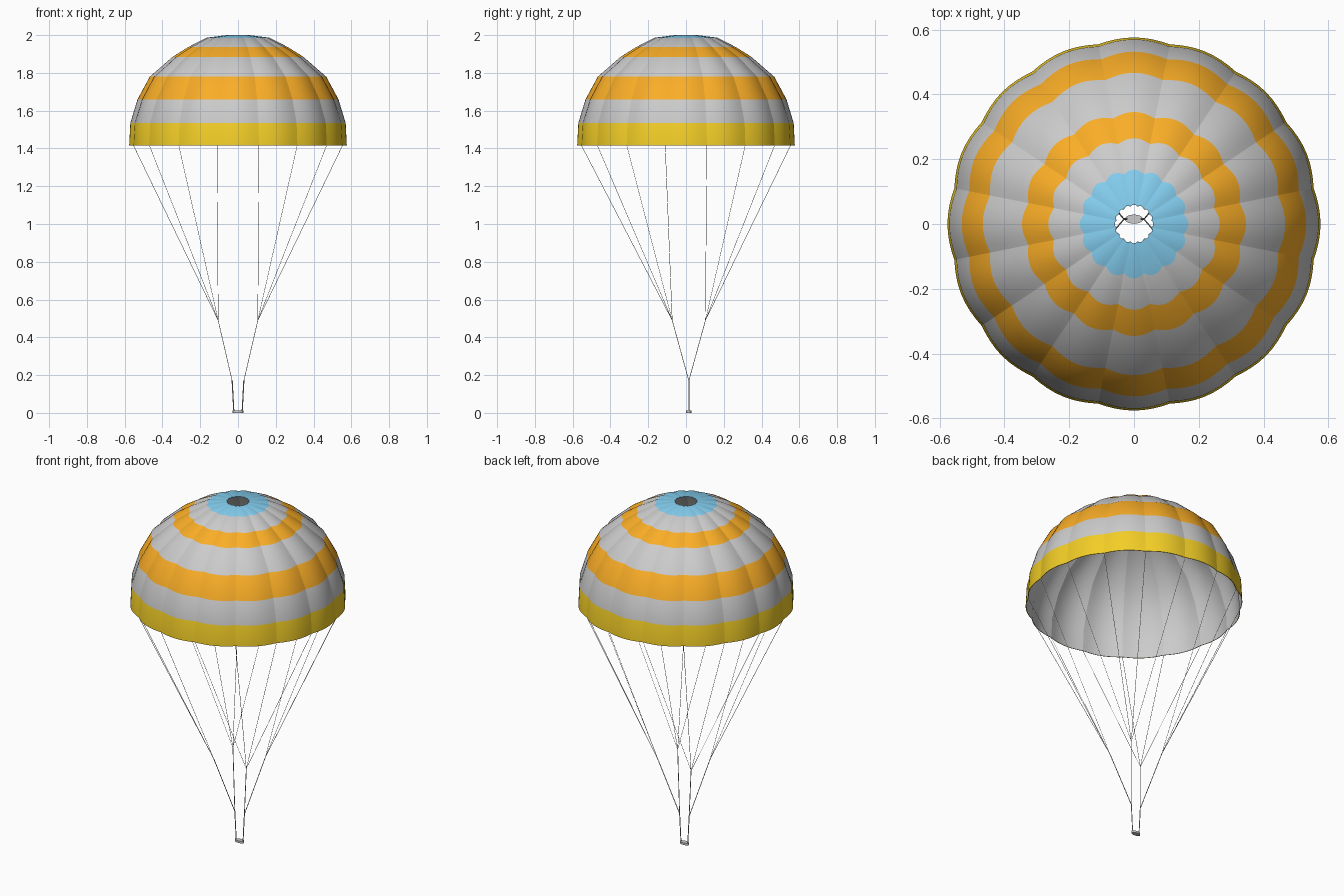
import bpy, bmesh
from math import pi, cos, sin

if "Cube" in bpy.data.objects:
    bpy.data.objects.remove(bpy.data.objects["Cube"])

GORES, STEPS = 16, 8


def material(name, rgb):
    m = bpy.data.materials.new(name)
    m.diffuse_color = (*rgb, 1)
    m.use_nodes = True
    m.node_tree.nodes["Principled BSDF"].inputs["Base Color"].default_value = m.diffuse_color
    return m


yellow = material("yellow", (0.90, 0.62, 0.02))
orange = material("orange", (0.95, 0.42, 0.02))
blue = material("blue", (0.23, 0.62, 0.87))
grey = material("grey", (0.72, 0.72, 0.72))
SLOTS = [yellow, orange, blue, grey]      # grey last: used for the lining

# canopy profile: mid-gore radius, height, seam/mid ratio
PROFILE = [(0.060, 2.000, 0.92), (0.168, 1.986, 0.93), (0.265, 1.936, 0.95),
           (0.346, 1.885, 0.96), (0.467, 1.780, 0.97), (0.532, 1.660, 0.975),
           (0.570, 1.535, 0.98), (0.576, 1.415, 0.982)]
BANDS = [2, 3, 1, 3, 1, 3, 0]


def canopy():
    bm = bmesh.new()
    n = GORES * STEPS
    rings = []
    for r, z, s in PROFILE:
        ring = []
        for i in range(n):
            a = (i / STEPS + 0.5) * 2 * pi / GORES
            u = (i % STEPS) / STEPS           # 0 at the seam
            rad = r * (s + (1 - s) * sin(pi * u))
            ring.append(bm.verts.new((rad * cos(a), rad * sin(a), z)))
        rings.append(ring)
    for b, (up, low) in enumerate(zip(rings, rings[1:])):
        for i in range(n):
            j = (i + 1) % n
            f = bm.faces.new((up[i], low[i], low[j], up[j]))
            f.material_index = BANDS[b]
            f.smooth = True
    # creased seams and hems
    for up, low in zip(rings, rings[1:]):
        for i in range(0, n, STEPS):
            bm.edges.get((up[i], low[i])).smooth = False
    for e in bm.edges:
        if e.is_boundary:
            e.smooth = False
    bm.normal_update()
    me = bpy.data.meshes.new("canopy")
    bm.to_mesh(me)
    bm.free()
    for m in SLOTS:
        me.materials.append(m)
    ob = bpy.data.objects.new("canopy", me)
    bpy.context.collection.objects.link(ob)
    # thin cloth with grey lining
    sol = ob.modifiers.new("cloth", 'SOLIDIFY')
    sol.thickness = 0.003
    sol.offset = -1
    sol.material_offset = 3


def cords(name, paths, radius):
    cu = bpy.data.curves.new(name, 'CURVE')
    cu.dimensions = '3D'
    cu.bevel_depth = radius
    cu.bevel_resolution = 0
    cu.use_fill_caps = True
    for pts in paths:
        sp = cu.splines.new('POLY')
        sp.points.add(len(pts) - 1)
        for p, co in zip(sp.points, pts):
            p.co = (*co, 1)
    ob = bpy.data.objects.new(name, cu)
    bpy.context.collection.objects.link(ob)
    bpy.ops.object.select_all(action='DESELECT')
    ob.select_set(True)
    bpy.context.view_layer.objects.active = ob
    bpy.ops.object.convert(target='MESH')


canopy()

# suspension lines, gathered in four groups
YC = 0.015
rim_r, rim_z, rim_s = PROFILE[-1]
lines = []
for k in range(GORES):
    a = (k + 0.5) * 2 * pi / GORES
    x, y = rim_r * rim_s * cos(a), rim_r * rim_s * sin(a)
    knot = (0.105 if x > 0 else -0.105, YC + (0.088 if y > 0 else -0.088), 0.49)
    lines.append([(x * 0.997, y * 0.997, rim_z), knot])
cords("suspension_lines", lines, 0.0012)

# risers from the knots down to the straps
cords("risers", [[(sx * 0.105, YC + sy * 0.088, 0.49), (sx * 0.031, YC, 0.17)]
                 for sx in (-1, 1) for sy in (-1, 1)], 0.002)
cords("straps", [[(sx * 0.031, YC, 0.172), (sx * 0.022, YC, 0.006)]
                 for sx in (-1, 1)], 0.003)

# small handle plate at the bottom
bpy.ops.mesh.primitive_cylinder_add(vertices=24, radius=1, depth=2,
                                    location=(0, YC, 0.006))
plate = bpy.context.object
plate.name = "bottom_plate"
plate.scale = (0.028, 0.014, 0.006)
bpy.ops.object.transform_apply(location=False, rotation=False, scale=True)
bpy.ops.object.shade_smooth_by_angle()
